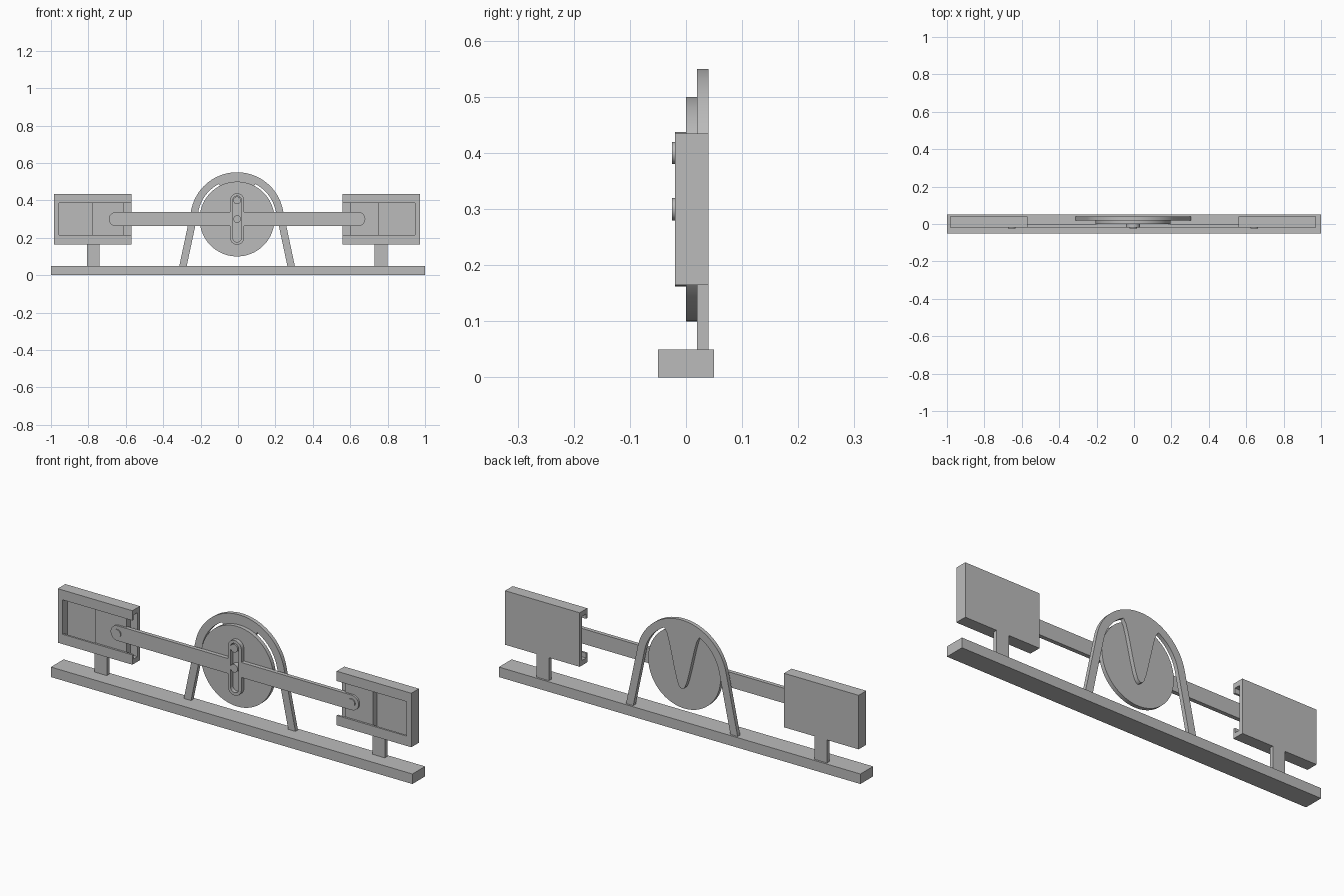
import bpy, bmesh
from math import sin, cos, tan, pi, radians

cube = bpy.data.objects.get("Cube")
if cube:
    bpy.data.objects.remove(cube, do_unlink=True)

grey = bpy.data.materials.new("plain_grey")
grey.use_nodes = True
grey.diffuse_color = (0.5, 0.5, 0.5, 1)
grey.node_tree.nodes["Principled BSDF"].inputs["Base Color"].default_value = (0.5, 0.5, 0.5, 1)

CX, AXLE = -0.005, 0.3      # centre of the mechanism


def finish(name, bm):
    bmesh.ops.recalc_face_normals(bm, faces=bm.faces)
    mesh = bpy.data.meshes.new(name)
    bm.to_mesh(mesh)
    bm.free()
    mesh.materials.append(grey)
    ob = bpy.data.objects.new(name, mesh)
    bpy.context.collection.objects.link(ob)
    bpy.ops.object.select_all(action='DESELECT')
    ob.select_set(True)
    bpy.context.view_layer.objects.active = ob
    bpy.ops.object.shade_smooth_by_angle(angle=radians(30))
    return ob


def prism(name, near, far, hole_near=None, hole_far=None):
    """Solid between two matching outlines, optionally with a hole of equal count."""
    bm = bmesh.new()
    a = [bm.verts.new(p) for p in near]
    b = [bm.verts.new(p) for p in far]
    n = len(a)

    def wall(p, q):
        for i in range(n):
            j = (i + 1) % n
            bm.faces.new((p[i], p[j], q[j], q[i]))

    wall(a, b)
    if hole_near:
        c = [bm.verts.new(p) for p in hole_near]
        d = [bm.verts.new(p) for p in hole_far]
        wall(c, d)
        wall(a, c)
        wall(b, d)
    else:
        bm.faces.new(a)
        bm.faces.new(b)
    return finish(name, bm)


def plate(name, outline, y0, y1, hole=None, side=1):
    """Extrude an x-z outline from y0 to y1."""
    def at(pts, y):
        return [(CX + side * x, y, z) for x, z in pts] if pts else None
    return prism(name, at(outline, y0), at(outline, y1), at(hole, y0), at(hole, y1))


def box(name, x0, x1, y0, y1, z0, z1, side=1):
    return plate(name, [(x0, z0), (x1, z0), (x1, z1), (x0, z1)], y0, y1, side=side)


def arc(x, z, r, a0, a1, n):
    return [(x + r * cos(a0 + (a1 - a0) * i / n), z + r * sin(a0 + (a1 - a0) * i / n))
            for i in range(n + 1)]


def disc(name, x, z, r, y0, y1, n=32, side=1):
    return plate(name, arc(x, z, r, 0, 2 * pi, n)[:-1], y0, y1, side=side)


def stadium(r, reach):
    return (arc(0, AXLE + reach, r, 0, pi, 16) + arc(0, AXLE - reach, r, pi, 2 * pi, 16))


# Base bar
box("base", -1 - CX, 1 - CX, -0.05, 0.05, 0, 0.05)

# Arched stand with splayed legs
tilt = radians(12)


def arch_edge(r):
    top = arc(0, AXLE, r, tilt, pi - tilt, 48)
    x, z = top[0]
    foot = x + (z - 0.05) * tan(tilt)
    return [(foot, 0.05)] + top + [(-foot, 0.05)]


plate("arch_stand", arch_edge(0.25) + arch_edge(0.211)[::-1], 0.02, 0.04)

# Tapering web that carries the axle
half = [(0.1, 0.492), (0.083, 0.465), (0.07, 0.42), (0.056, 0.36),
        (0.042, 0.3), (0.029, 0.25), (0.018, 0.22), (0.008, 0.208)]
top = arc(0, AXLE, 0.215, radians(63), radians(117), 12)
plate("axle_web", top + [(-x, z) for x, z in half] + [(0, 0.205)] + half[::-1], 0.02, 0.04)

# Flywheel, axle and crank pin
disc("flywheel", 0, AXLE, 0.2, 0, 0.02, 96)
disc("axle_pin", 0, AXLE, 0.02, -0.025, 0.02)
disc("crank_pin", 0, AXLE + 0.1, 0.02, -0.025, 0.01)

# Slotted yoke
plate("slotted_yoke", stadium(0.0375, 0.1), -0.02, 0, hole=stadium(0.023, 0.1))

# Mirrored rods, pistons and cylinders
for side, label, piston_end in ((1, "left", 0.76), (-1, "right", 0.776)):
    rod = [(0.0375, AXLE - 0.0375)] + arc(0.648, AXLE, 0.0375, -pi / 2, pi / 2, 20)
    rod.append((0.0375, AXLE + 0.0375))
    plate(label + "_rod", rod, -0.02, 0, side=side)
    disc(label + "_wrist_pin", 0.648, AXLE, 0.02, -0.025, 0, side=side)
    box(label + "_piston", 0.605, piston_end, -0.01, 0.02, 0.19, 0.41, side)

    # C-shaped channel with front lips, closed by an end cap
    lower = [(0.04, -0.135), (-0.02, -0.135), (-0.02, -0.086),
             (-0.01, -0.086), (-0.01, -0.11), (0.02, -0.11)]
    section = lower + [(y, -z) for y, z in reversed(lower)]
    prism(label + "_cylinder",
          [(CX + side * 0.565, y, AXLE + z) for y, z in section],
          [(CX + side * 0.952, y, AXLE + z) for y, z in section])
    box(label + "_end_cap", 0.952, 0.978, -0.02, 0.04, 0.165, 0.435, side)
    box(label + "_post", 0.735, 0.803, 0.02, 0.04, 0.05, 0.165, side)
